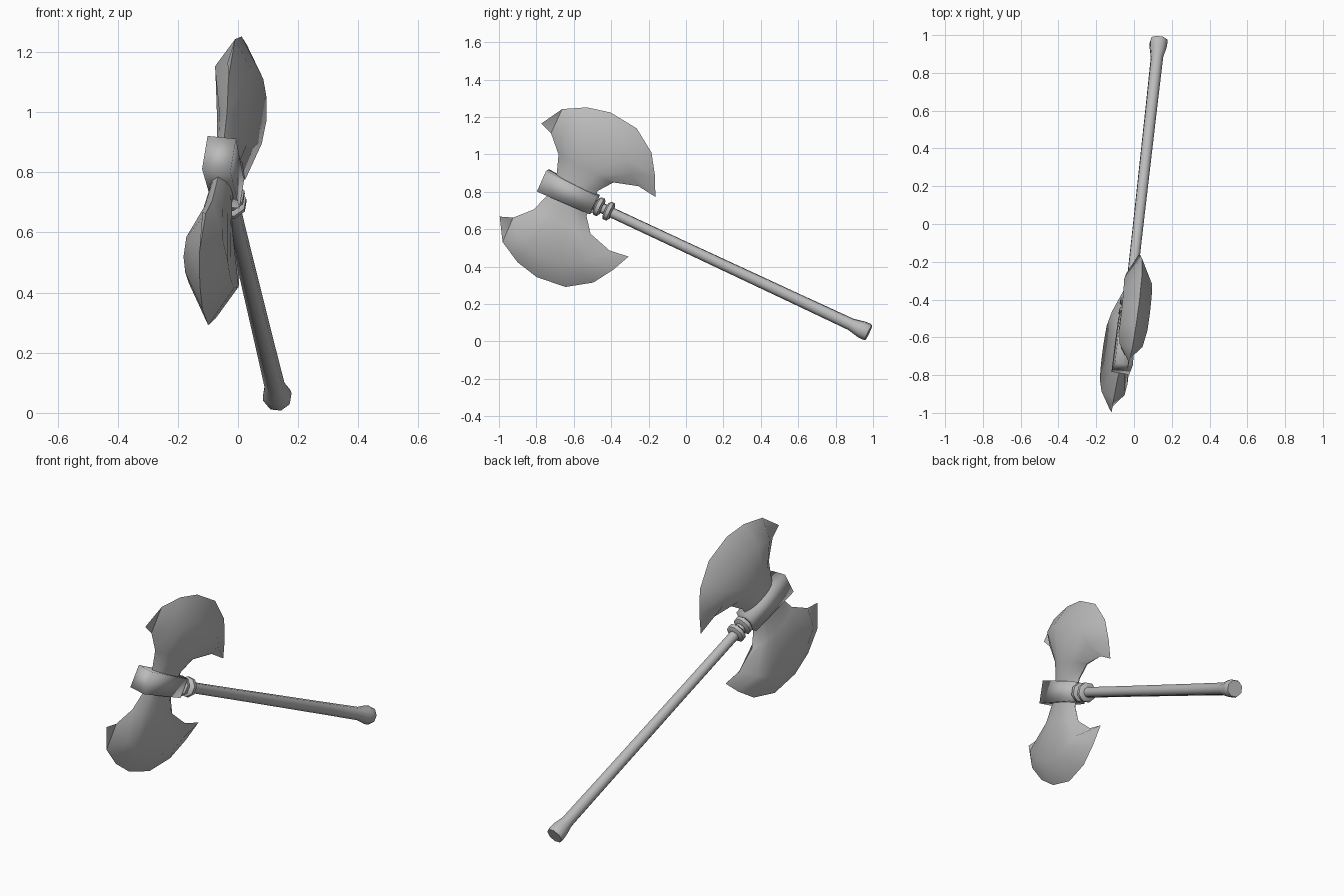
import bpy, bmesh, math
from mathutils import Matrix, Vector

if "Cube" in bpy.data.objects:
    bpy.data.objects.remove(bpy.data.objects["Cube"], do_unlink=True)

# Tilted frame: local x runs down the handle, y along the blades, z through them
along = Vector((0.101, 0.901, -0.421)).normalized()
across = Vector((0.152, 0.411, 0.9))
across = (across - along * across.dot(along)).normalized()
FRAME = Matrix((along, across, along.cross(across))).transposed().to_4x4()
FRAME.translation = (-0.04, -0.56, 0.765)

steel = bpy.data.materials.new("steel_grey")
steel.diffuse_color = (0.5, 0.5, 0.5, 1)
steel.use_nodes = True
steel.node_tree.nodes["Principled BSDF"].inputs["Base Color"].default_value = (0.5, 0.5, 0.5, 1)


def finish(name, bm, angle):
    bmesh.ops.remove_doubles(bm, verts=bm.verts, dist=0.0005)
    bmesh.ops.recalc_face_normals(bm, faces=bm.faces)
    mesh = bpy.data.meshes.new(name)
    bm.to_mesh(mesh)
    bm.free()
    mesh.transform(FRAME)
    mesh.materials.append(steel)
    obj = bpy.data.objects.new(name, mesh)
    bpy.context.collection.objects.link(obj)
    bpy.ops.object.select_all(action='DESELECT')
    obj.select_set(True)
    bpy.context.view_layer.objects.active = obj
    bpy.ops.object.shade_smooth_by_angle(angle=math.radians(angle))


def loft(bm, rings):
    """Skin closed rings and cap both ends."""
    loops = [[bm.verts.new(p) for p in ring] for ring in rings]
    for a, b in zip(loops, loops[1:]):
        for i in range(len(a)):
            j = (i + 1) % len(a)
            bm.faces.new((a[i], a[j], b[j], b[i]))
    bm.faces.new(loops[0])
    bm.faces.new(loops[-1])


def turned(name, profile, sides=8):
    bm = bmesh.new()
    angles = [math.tau * (i + 0.5) / sides for i in range(sides)]
    loft(bm, [[(u, r * math.cos(t), r * math.sin(t)) for t in angles] for u, r in profile])
    finish(name, bm, 50)


def blade(name, side):
    edge = [(-.36, .276), (-.29, .394), (-.172, .459), (-.045, .488),
            (.118, .47), (.244, .385), (.313, .278), (.36, .177)]
    n = len(edge)

    def row(back, front):
        return [Vector(back).lerp(Vector(front), i / (n - 1)) for i in range(n)]

    waist = row((-.208, .163), (.123, .152))
    bulge = [p.lerp(Vector(e), 0.55) + Vector((0, .025)) for p, e in zip(waist, edge)]
    # Each row: outline points, half thickness, roundness of its section
    rows = [(row((-.17, .02), (.06, .02)), .035, 3),
            (row((-.175, .067), (.065, .075)), .035, 3),
            (waist, .046, 3), (bulge, .076, 5), (edge, 0, 2)]
    bm = bmesh.new()
    for face in (-1, 1):
        grid = []
        for pts, thick, power in rows:
            grid.append([bm.verts.new((p[0], side * p[1],
                         face * thick * (1 - abs(2 * i / (n - 1) - 1) ** power)))
                         for i, p in enumerate(pts)])
        for a, b in zip(grid, grid[1:]):
            for i in range(n - 1):
                bm.faces.new((a[i], a[i + 1], b[i + 1], b[i]))
    finish(name, bm, 42)


blade("upper_blade", 1)
blade("lower_blade", -1)

# Tapered square collar holding both blades
bm = bmesh.new()
corners = ((-1, -1), (1, -1), (1, 1), (-1, 1))
loft(bm, [[(u, v * sy, w * sz) for sy, sz in corners]
          for u, v, w in ((-.228, .061, .048), (.08, .052, .045))])
finish("collar", bm, 100)

# Handle with flared pommel, and the two rings below the collar
turned("handle", [(.05, .028), (.6, .029), (1.3, .032), (1.6, .034),
                  (1.66, .047), (1.69, .049), (1.705, .045)])
for name, u in (("upper_ring", .105), ("lower_ring", .163)):
    turned(name, [(u - .019, .04), (u - .01, .053), (u + .01, .053), (u + .019, .04)])
